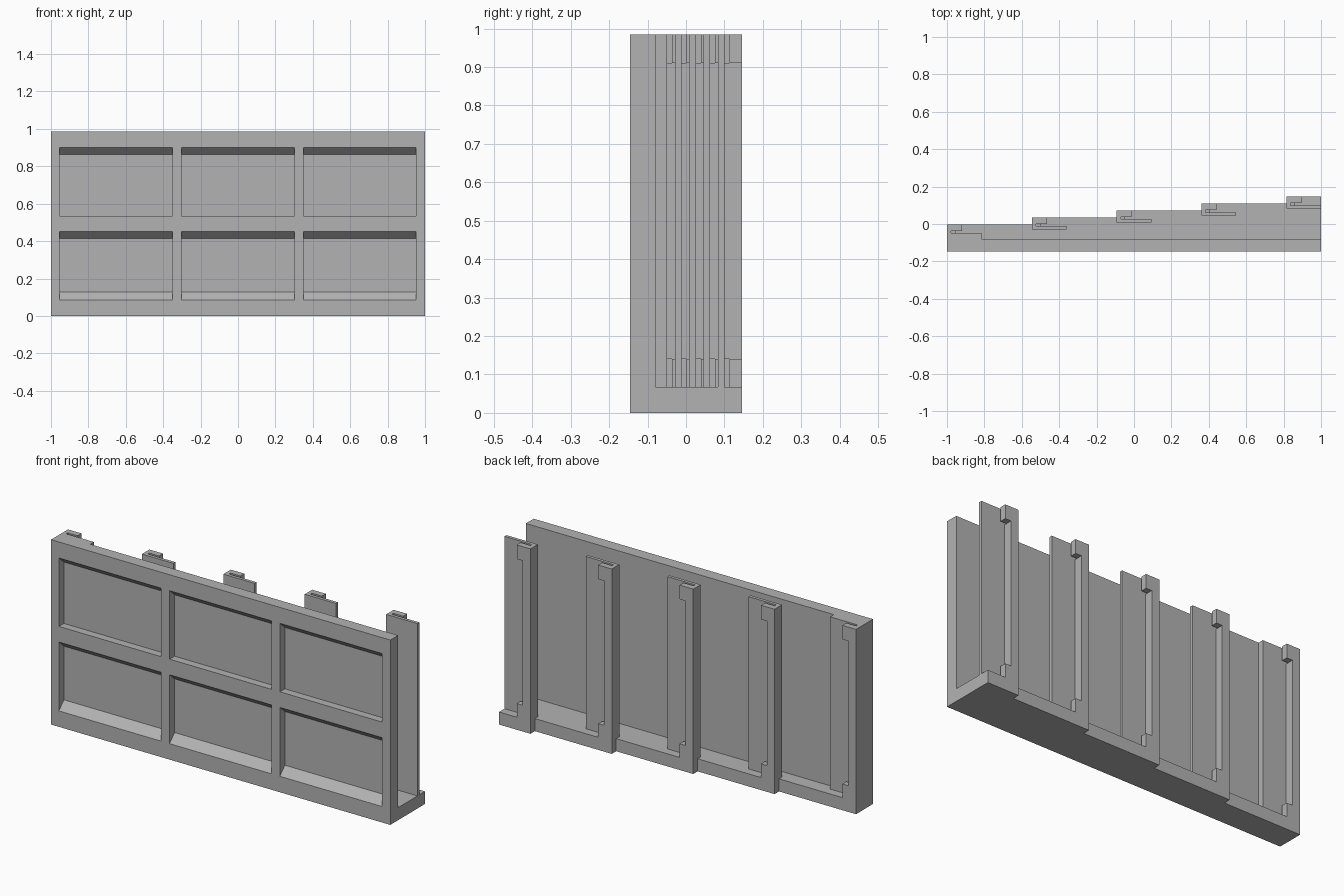
import bpy
import bmesh
from mathutils import Vector

cube = bpy.data.objects.get("Cube")
if cube:
    bpy.data.objects.remove(cube, do_unlink=True)

grey = bpy.data.materials.new("plain grey")
grey.use_nodes = True
COLOUR = (0.45, 0.45, 0.45, 1)
grey.diffuse_color = COLOUR
grey.node_tree.nodes["Principled BSDF"].inputs["Base Color"].default_value = COLOUR

TOP, FLOOR = 0.985, 0.067
FRONT, PANEL_BACK, BACK = -0.146, -0.08, 0.146
RECESS = FRONT + 0.042
STEPS, PITCH, RISE = 5, 0.4538, 0.0373


def add_prism(bm, points, direction):
    """Extrude a closed flat outline along a direction."""
    face = bm.faces.new([bm.verts.new(p) for p in points])
    ext = bmesh.ops.extrude_face_region(bm, geom=[face])
    moved = [g for g in ext["geom"] if isinstance(g, bmesh.types.BMVert)]
    bmesh.ops.translate(bm, verts=moved, vec=Vector(direction))


def make_object(name, bm):
    bmesh.ops.recalc_face_normals(bm, faces=bm.faces)
    mesh = bpy.data.meshes.new(name)
    bm.to_mesh(mesh)
    bm.free()
    mesh.materials.append(grey)
    obj = bpy.data.objects.new(name, mesh)
    bpy.context.collection.objects.link(obj)
    return obj


def upright(bm, outline, z0, z1):
    """Extrude a plan outline between two heights."""
    add_prism(bm, [(x, y, z0) for x, y in outline], (0, 0, z1 - z0))


# Front panel
bm = bmesh.new()
upright(bm, [(-1, FRONT), (1, FRONT), (1, PANEL_BACK), (-1, PANEL_BACK)], 0, TOP)
panel = make_object("front_panel", bm)

# Recessed panes: sloped heads, and a sloped sill on the lower row
bm = bmesh.new()
OUT = FRONT - 0.02
for bottom, head, sill in ((0.535, 0.90, 0), (0.085, 0.452, 0.043)):
    section = [(OUT, bottom), (FRONT, bottom), (RECESS, bottom + sill),
               (RECESS, head - 0.038), (FRONT, head), (OUT, head)]
    for centre in (-0.6525, 0, 0.65):
        add_prism(bm, [(centre - 0.301, y, z) for y, z in section], (0.602, 0, 0))
cutter = make_object("pane_cutter", bm)
cutter.hide_render = True
mod = panel.modifiers.new("panes", "BOOLEAN")
mod.operation = "DIFFERENCE"
mod.solver = "EXACT"
mod.object = cutter
bpy.context.view_layer.objects.active = panel
bpy.ops.object.modifier_apply(modifier=mod.name)
bpy.data.objects.remove(cutter, do_unlink=True)

# Base with a stepped rear edge
bm = bmesh.new()
outline = [(1, PANEL_BACK), (-1, PANEL_BACK)]
for i in range(STEPS):
    y = BACK - RISE * (STEPS - 1 - i)
    outline.append((-1 + PITCH * i, y))
    outline.append((min(1, -1 + PITCH * (i + 1)), y))
upright(bm, outline, 0, FLOOR)
make_object("stepped_base", bm)

# Slotted guide posts, one at each step
for i in range(STEPS):
    x = -1 + PITCH * i
    back = BACK - RISE * (STEPS - 1 - i)
    front = back - 0.063 if i else PANEL_BACK
    slot_front, slot_back = back - 0.046, back - 0.033
    arm = min(1, x + 0.185)
    bm = bmesh.new()
    # middle length: flange with a plain spine
    spine = [(x, front), (arm, front), (arm, slot_front),
             (x + 0.045, slot_front), (x + 0.045, back), (x, back)]
    upright(bm, spine, 0.14, 0.91)
    # ends: hooked tab behind a slot
    hook = [(x, front), (arm, front), (arm, slot_front), (x + 0.022, slot_front),
            (x + 0.022, slot_back), (x + 0.08, slot_back), (x + 0.08, back), (x, back)]
    upright(bm, hook, FLOOR, 0.14)
    upright(bm, hook, 0.91, TOP)
    make_object(f"guide_post_{i + 1}", bm)
